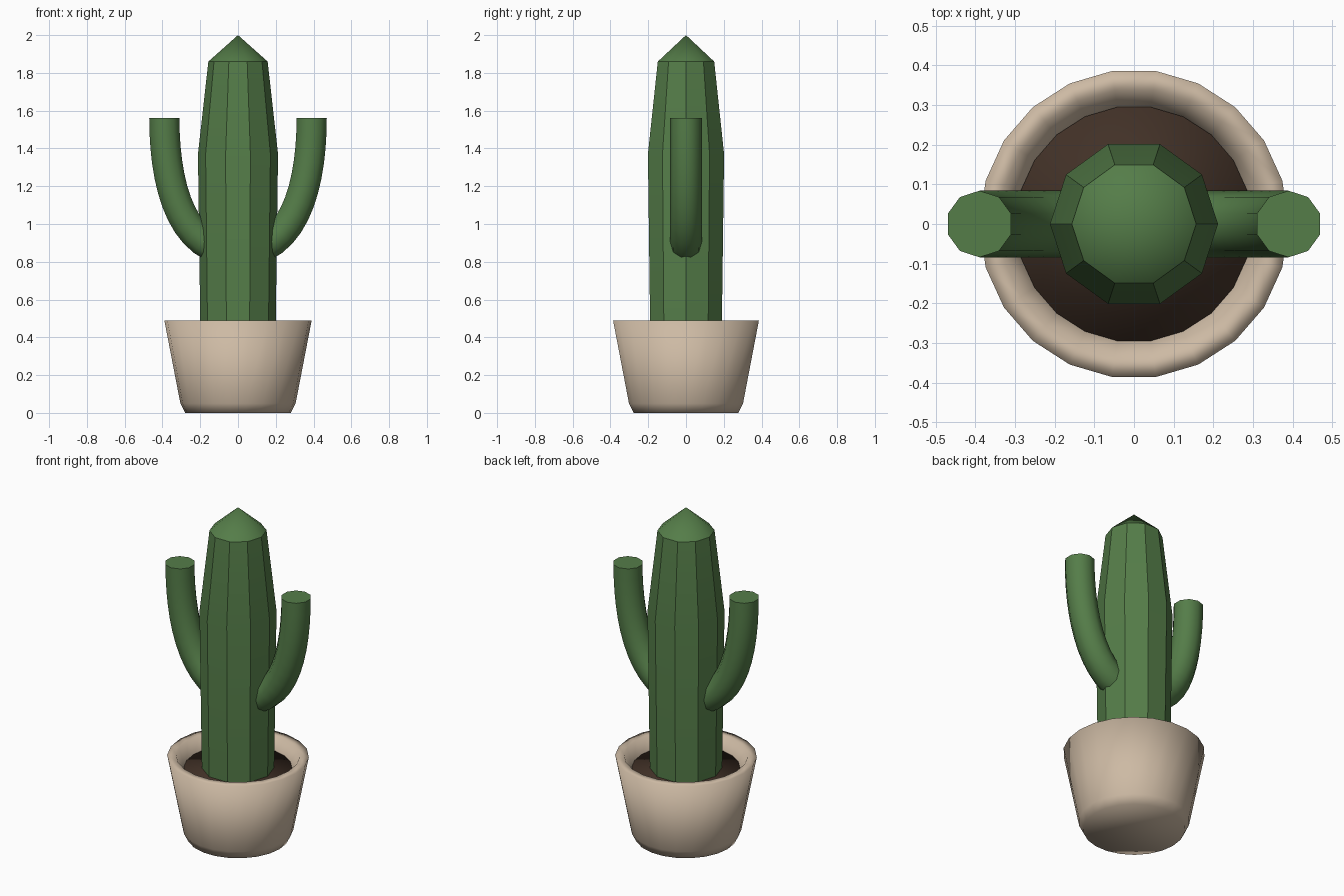
import bpy, bmesh
from math import sin, cos, tau, radians
from mathutils import Vector

cube = bpy.data.objects.get("Cube")
if cube:
    bpy.data.objects.remove(cube, do_unlink=True)


def material(name, colour):
    m = bpy.data.materials.new(name)
    m.use_nodes = True
    m.diffuse_color = (*colour, 1)
    bsdf = next(n for n in m.node_tree.nodes if n.type == 'BSDF_PRINCIPLED')
    bsdf.inputs["Base Color"].default_value = (*colour, 1)
    bsdf.inputs["Roughness"].default_value = 0.8
    return m


green = material("cactus green", (0.09, 0.205, 0.066))
clay = material("pale clay", (0.61, 0.49, 0.37))
brown = material("dark soil", (0.056, 0.032, 0.021))


def skin(name, rings, mat, sharp_angle=None):
    """Bridge rings of points; one-point rings are tips, end rings are capped."""
    bm = bmesh.new()
    loops = [[bm.verts.new(p) for p in ring] for ring in rings]
    for a, b in zip(loops, loops[1:]):
        n = len(a)
        for i in range(n):
            j = (i + 1) % n
            if len(b) == 1:
                bm.faces.new((a[i], a[j], b[0]))
            else:
                bm.faces.new((a[i], a[j], b[j], b[i]))
    for end in (loops[0], loops[-1]):
        if len(end) > 2:
            bm.faces.new(end)
    bmesh.ops.recalc_face_normals(bm, faces=bm.faces)
    mesh = bpy.data.meshes.new(name)
    bm.to_mesh(mesh)
    bm.free()
    mesh.materials.append(mat)
    obj = bpy.data.objects.new(name, mesh)
    bpy.context.collection.objects.link(obj)
    bpy.ops.object.select_all(action='DESELECT')
    obj.select_set(True)
    bpy.context.view_layer.objects.active = obj
    if sharp_angle:
        bpy.ops.object.shade_smooth_by_angle(angle=radians(sharp_angle))
    else:
        bpy.ops.object.shade_smooth()
    return obj


def lathe(profile, sides):
    return [[(r * cos(tau * i / sides), r * sin(tau * i / sides), z)
             for i in range(sides)] if r else [(0, 0, z)] for r, z in profile]


# Pot with a thick rim and tapered inside
skin("pot", lathe([(0.28, 0), (0.305, 0.05), (0.39, 0.49), (0.34, 0.49),
                   (0.295, 0.41), (0.27, 0.3)], 22), clay)

# Soil
skin("soil", lathe([(0.28, 0.32), (0.298, 0.42)], 22), brown)

# Ten-sided trunk with a pointed tip
skin("cactus_trunk", lathe([(0.198, 0.35), (0.212, 1.37), (0.157, 1.86),
                            (0, 2.0)], 10), green, 30)

# Curved arms, mirrored left and right
P = [Vector(p) for p in ((0.08, 0, 0.86), (0.32, 0, 0.92),
                         (0.39, 0, 1.25), (0.39, 0, 1.56))]
STEPS, SIDES, RADIUS = 12, 10, 0.084
for name, side in (("left_arm", 1), ("right_arm", -1)):
    rings = []
    for k in range(STEPS + 1):
        t = k / STEPS
        u = 1 - t
        centre = u**3 * P[0] + 3*u*u*t * P[1] + 3*u*t*t * P[2] + t**3 * P[3]
        along = (u*u * (P[1]-P[0]) + 2*u*t * (P[2]-P[1]) + t*t * (P[3]-P[2])).normalized()
        across = Vector((0, 1, 0))
        out = across.cross(along)
        ring = []
        for i in range(SIDES):
            a = tau * i / SIDES
            p = centre + RADIUS * (cos(a) * across + sin(a) * out)
            ring.append((side * p.x, p.y, p.z))
        rings.append(ring)
    skin(name, rings, green, 40)
